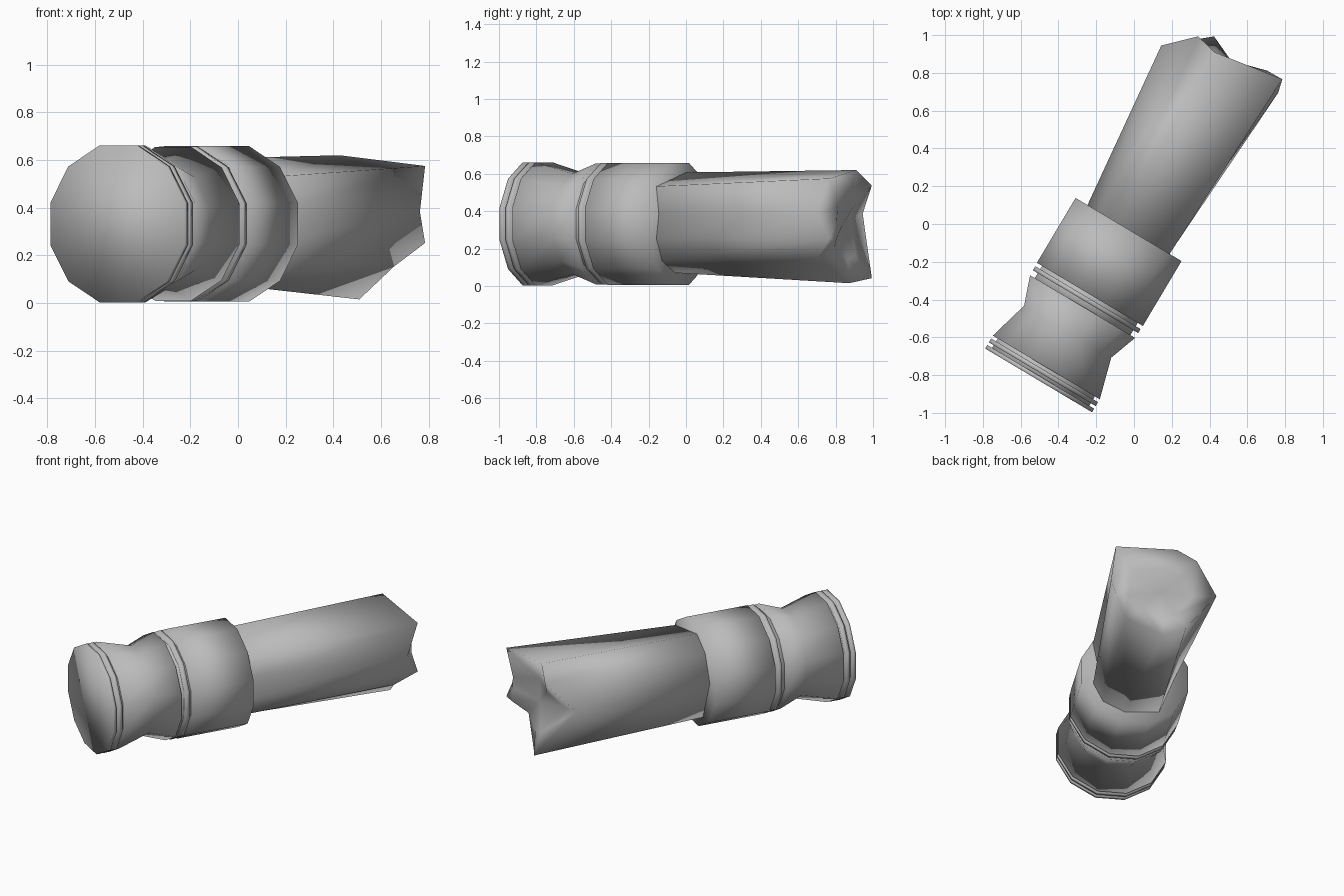
import bpy, bmesh, math
from mathutils import Vector

cube = bpy.data.objects.get("Cube")
if cube:
    bpy.data.objects.remove(cube, do_unlink=True)

gray = bpy.data.materials.new("plain_gray")
gray.use_nodes = True
gray.diffuse_color = (0.5, 0.5, 0.5, 1)
gray.node_tree.nodes["Principled BSDF"].inputs["Base Color"].default_value = (0.5, 0.5, 0.5, 1)

# The handle lies along a slanted axis in the ground plane
ANGLE = math.radians(59.2)
AXIS = Vector((math.cos(ANGLE), math.sin(ANGLE), 0))
SIDE = Vector((math.sin(ANGLE), -math.cos(ANGLE), 0))
START = Vector((-0.505, -0.828, 0.332))
SIDES = 12


def place(along, across, up):
    return START + AXIS * along + SIDE * across + Vector((0, 0, up))


def skin(name, rings, tip=None):
    """Join rings of points into a closed, smooth part; tip closes the far end with a fan."""
    bm = bmesh.new()
    loops = [[bm.verts.new(place(*p)) for p in ring] for ring in rings]
    n = len(loops[0])
    for a, b in zip(loops, loops[1:]):
        for i in range(n):
            j = (i + 1) % n
            bm.faces.new((a[i], a[j], b[j], b[i]))
    bm.faces.new(loops[0])
    if tip:
        centre = bm.verts.new(place(*tip))
        for i in range(n):
            bm.faces.new((loops[-1][i], loops[-1][(i + 1) % n], centre))
    else:
        bm.faces.new(loops[-1])
    bmesh.ops.recalc_face_normals(bm, faces=bm.faces)
    for f in bm.faces:
        f.smooth = True
    mesh = bpy.data.meshes.new(name)
    bm.to_mesh(mesh)
    bm.free()
    mesh.materials.append(gray)
    obj = bpy.data.objects.new(name, mesh)
    bpy.context.collection.objects.link(obj)


def turned(name, profile):
    """Twelve-sided part from (along, radius) pairs."""
    angles = [math.tau * (k + 0.5) / SIDES for k in range(SIDES)]
    skin(name, [[(t, r * math.cos(a), r * math.sin(a)) for a in angles] for t, r in profile])


R = 0.341
# Turned handle parts from the butt forward
turned("butt_cap", [(0, R), (0.022, R)])
turned("butt_core", [(0.01, 0.31), (0.1, 0.31)])
turned("butt_ring", [(0.038, R), (0.062, R)])
turned("flared_grip", [(0.08, R), (0.3, 0.278), (0.455, 0.335)])
turned("collar_core", [(0.43, 0.305), (0.56, 0.305)])
turned("collar_ring", [(0.485, 0.336), (0.51, 0.336)])
turned("sleeve", [(0.53, 0.338), (0.93, 0.338)])

# Faceted shaft, widening to a jagged end with a shallow hollow inside the rim
base = [(-0.06, 0.275), (-0.18, 0.2), (-0.25, 0.02), (-0.15, -0.24), (0.06, -0.26),
        (0.19, -0.2), (0.25, -0.08), (0.225, 0.05), (0.252, 0.2)]
rim = [(1.97, -0.09, 0.288), (1.997, -0.207, 0.205), (1.855, -0.35, 0.055),
       (2.04, -0.135, -0.29), (1.98, 0, -0.317), (1.91, 0.21, -0.18),
       (2.03, 0.292, -0.08), (1.957, 0.31, 0.05), (2.03, 0.292, 0.243)]
hollow = [(1.96, -0.05, 0.17), (1.95, -0.12, 0.11), (1.87, -0.2, 0.03),
          (1.97, -0.08, -0.17), (1.97, 0, -0.19), (1.96, 0.12, -0.13),
          (2.026, 0.21, -0.08), (2.027, 0.21, 0.01), (2.028, 0.2, 0.09)]
skin("shaft", [[(0.9, s, z) for s, z in base], rim, hollow], tip=(1.94, 0, 0))
